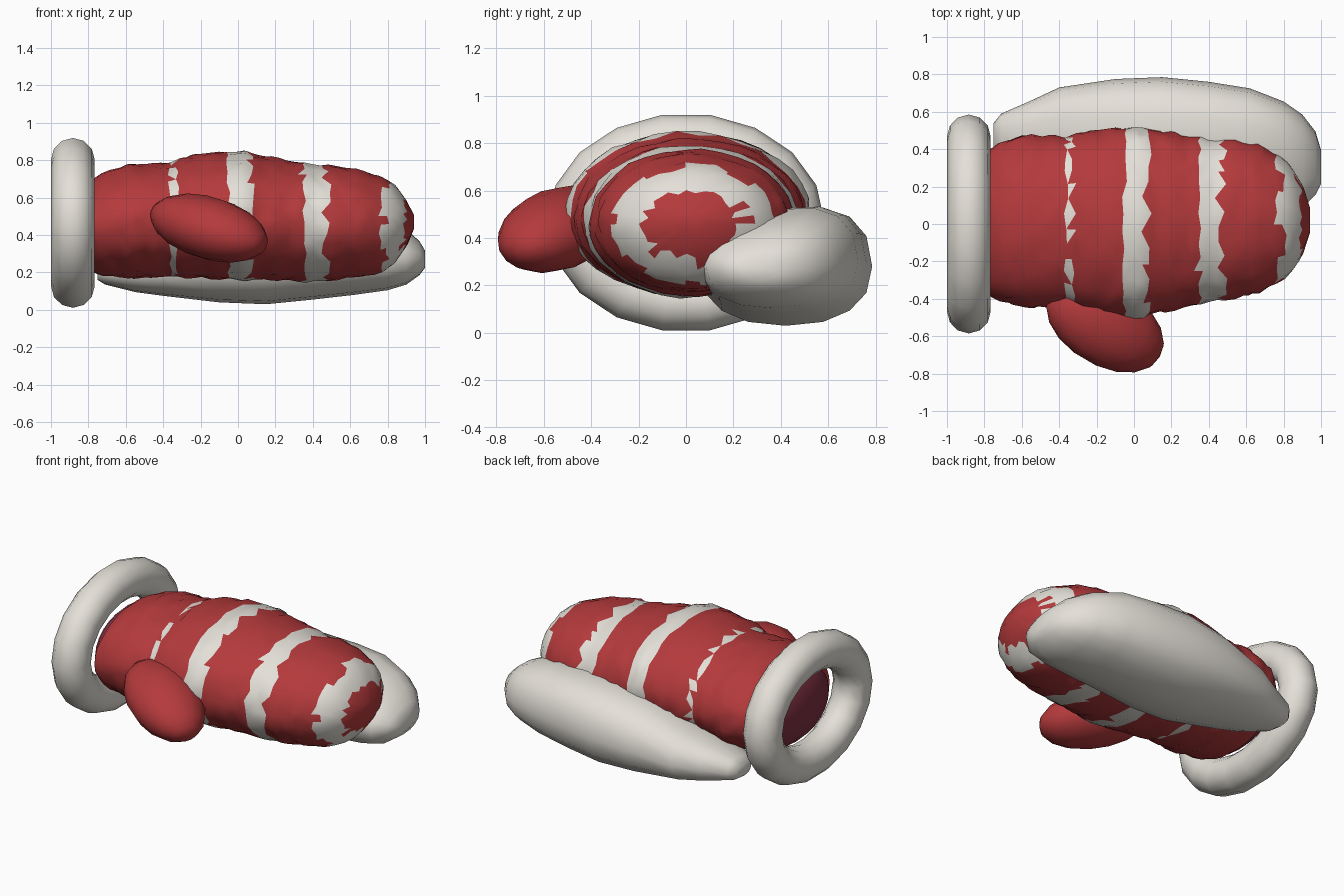
import bpy, bmesh, math, random
from mathutils import Vector

random.seed(4)
cube = bpy.data.objects.get("Cube")
if cube:
    bpy.data.objects.remove(cube)


def material(name, rgb):
    m = bpy.data.materials.new(name)
    m.use_nodes = True
    m.diffuse_color = (*rgb, 1)
    m.node_tree.nodes["Principled BSDF"].inputs["Base Color"].default_value = (*rgb, 1)
    return m


red = material("knit red", (0.46, 0.042, 0.045))
cream = material("wool cream", (0.78, 0.75, 0.69))
maroon = material("lining maroon", (0.21, 0.03, 0.055))


def finish(name, bm, mats):
    bmesh.ops.recalc_face_normals(bm, faces=bm.faces)
    for f in bm.faces:
        f.smooth = True
    me = bpy.data.meshes.new(name)
    bm.to_mesh(me)
    bm.free()
    for m in mats:
        me.materials.append(m)
    ob = bpy.data.objects.new(name, me)
    bpy.context.collection.objects.link(ob)


def sample(stations, x):
    """Interpolate the station values at x."""
    for a, b in zip(stations, stations[1:]):
        if x <= b[0]:
            t = (x - a[0]) / (b[0] - a[0])
            return [p + (q - p) * t for p, q in zip(a, b)]
    return list(stations[-1])


def loft(rings, close_start=True, close_end=True):
    bm = bmesh.new()
    rows = [[bm.verts.new(p) for p in ring] for ring in rings]
    n = len(rows[0])
    for a, b in zip(rows, rows[1:]):
        for i in range(n):
            j = (i + 1) % n
            bm.faces.new((a[i], a[j], b[j], b[i]))
    if close_start:
        bm.faces.new(rows[0])
    if close_end:
        bm.faces.new(rows[-1])
    return bm


def ellipsoid(name, centre, axes, radii, mat, u=14, v=9):
    bm = bmesh.new()
    bmesh.ops.create_uvsphere(bm, u_segments=u, v_segments=v, radius=1)
    for vert in bm.verts:
        vert.co = Vector(centre) + sum((a * r * c for a, r, c in
                                        zip(axes, radii, vert.co)), Vector())
    finish(name, bm, [mat])


# Knitted body: x, y low, y high, z low, z high
BODY = [
    (-0.77, -.38, .40, .20, .70), (-.70, -.42, .45, .18, .75), (-.55, -.45, .48, .17, .78),
    (-.40, -.43, .46, .18, .78), (-.20, -.48, .50, .17, .84), (0, -.51, .52, .16, .85),
    (.20, -.46, .49, .16, .81), (.40, -.42, .46, .15, .78), (.60, -.39, .45, .17, .76),
    (.75, -.33, .39, .19, .72), (.83, -.27, .32, .24, .68), (.89, -.19, .23, .32, .60),
    (.925, -.12, .17, .37, .56), (.94, -.05, .09, .43, .51)]
SEGS, ROWS = 34, 38
rings = []
for k in range(ROWS + 1):
    x0 = -0.77 + 1.71 * k / ROWS
    ring = []
    for i in range(SEGS):
        a = math.tau * i / SEGS
        x = x0 + (random.uniform(-.014, .014) if 0 < k < ROWS else 0)
        _, y0, y1, z0, z1 = sample(BODY, x)
        s = 1 + random.uniform(-.02, .018) + .012 * math.sin(x * 40)
        ring.append(((x, (y0 + y1) / 2 + (y1 - y0) / 2 * s * math.cos(a),
                      (z0 + z1) / 2 + (z1 - z0) / 2 * s * math.sin(a))))
    rings.append(ring)
bm = loft(rings, close_start=False)
# Triangles give the stripes their toothed edges; the tip keeps quads
bmesh.ops.triangulate(bm, faces=[f for f in bm.faces if f.calc_center_median().x < .72])
STRIPES = [(-.36, -.335), (-.045, .07), (.35, .47), (.78, .88)]
for f in bm.faces:
    x = f.calc_center_median().x + random.uniform(-.008, .008)
    f.material_index = int(any(lo < x < hi for lo, hi in STRIPES))
finish("knitted_body", bm, [red, cream])

# Lining that bulges out of the opening into the ring
X, Y, Z = Vector((1, 0, 0)), Vector((0, 1, 0)), Vector((0, 0, 1))
ellipsoid("lining", (-.765, .01, .45), (Z, Y, X), (.24, .355, .13), maroon, 24, 10)

# Thumb
along = Vector((.82, -.48, -.25)).normalized()
up = (Z - along * Z.dot(along)).normalized()
ellipsoid("thumb", (-.155, -.54, .437), (up.cross(along), up, along),
          (.22, .168, .35), red)

# Oval cuff ring
rings = []
for k in range(19):
    a = math.tau * k / 18
    ring = []
    for i in range(12):
        b = math.tau * i / 12
        r = .118 * math.cos(b)
        ring.append((-.883 + .117 * math.sin(b), (.467 + r) * math.cos(a),
                     .465 + (.343 + r) * math.sin(a)))
    rings.append(ring)
bm = loft(rings, False, False)
bmesh.ops.remove_doubles(bm, verts=bm.verts, dist=.0005)
finish("cuff_ring", bm, [cream])

# Long padded shape under the back: x, y centre, y radius, z centre, z radius
PAD = [
    (-.75, .47, .07, .20, .04), (-.71, .46, .13, .205, .07), (-.55, .45, .21, .21, .115),
    (-.40, .45, .28, .225, .15), (-.10, .42, .355, .26, .22), (.15, .42, .365, .275, .245),
    (.40, .41, .35, .29, .235), (.62, .39, .335, .30, .22), (.80, .36, .295, .29, .185),
    (.90, .335, .25, .28, .145), (.97, .325, .17, .275, .09), (1.0, .305, .09, .27, .045)]


def full(v):
    """Square off a sine or cosine a little."""
    return math.copysign(abs(v) ** .87, v)


rings = []
for x, yc, ry, zc, rz in PAD:
    ring = []
    for i in range(16):
        a = math.tau * i / 16
        c, s = full(math.cos(a)), full(math.sin(a))
        lift = .22 * rz * c if s > -.1 else 0
        ring.append((x, yc + ry * c, zc + rz * s + lift * (s + .1)))
    rings.append(ring)
finish("padded_base", loft(rings), [cream])
